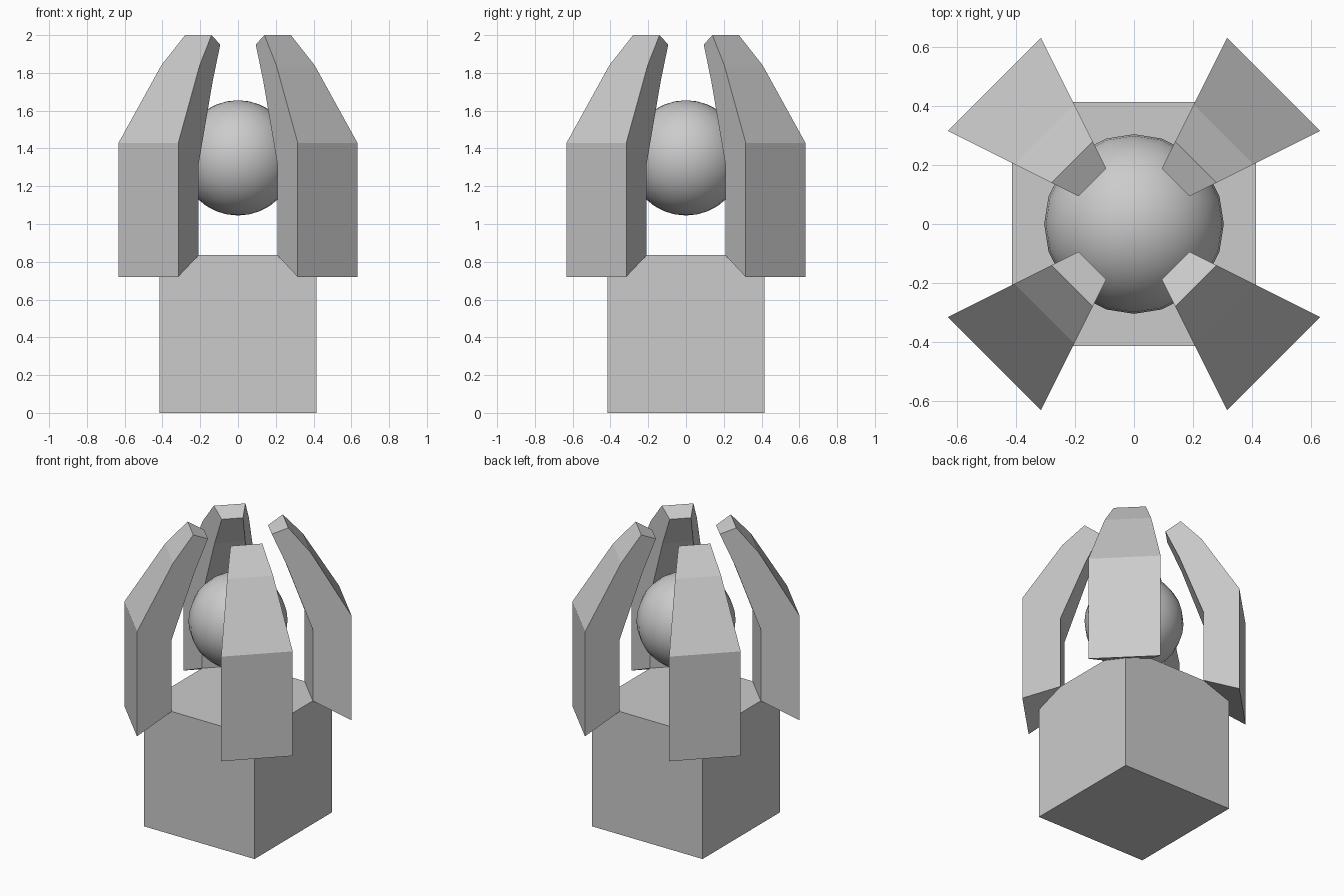
import bpy, bmesh
from math import pi
from mathutils import Matrix, Vector

if "Cube" in bpy.data.objects:
    bpy.data.objects.remove(bpy.data.objects["Cube"])


def add_object(name, bm):
    bmesh.ops.recalc_face_normals(bm, faces=bm.faces)
    mesh = bpy.data.meshes.new(name)
    bm.to_mesh(mesh)
    bm.free()
    obj = bpy.data.objects.new(name, mesh)
    bpy.context.collection.objects.link(obj)
    return obj


HALF, TOP = 0.415, 0.835
INNER = (0.208, TOP)     # (t, z): claw corners lie at (2t, t) and (t, 2t)
OUTER = (0.316, 0.72)

# Base block with its four top corners sliced along the claw undersides
bm = bmesh.new()
bmesh.ops.create_cube(bm, size=1, matrix=Matrix.Translation((0, 0, TOP / 2))
                      @ Matrix.Diagonal((2 * HALF, 2 * HALF, TOP, 1)))
slope = (INNER[1] - OUTER[1]) / (3 * (OUTER[0] - INNER[0]))
for i in range(4):
    turn = Matrix.Rotation(i * pi / 2, 3, 'Z')
    bmesh.ops.bisect_plane(bm, geom=bm.verts[:] + bm.edges[:] + bm.faces[:],
                           plane_co=turn @ Vector((INNER[0] * 2, INNER[0], TOP)),
                           plane_no=turn @ Vector((slope, slope, 1)),
                           clear_outer=True)
    bmesh.ops.holes_fill(bm, edges=[e for e in bm.edges if e.is_boundary])
add_object("base_block", bm)

# Four tapering claws, each a profile spread between two radial planes
profile = [OUTER, (0.316, 1.43), (0.203, 1.84), (0.14, 2.0),
           (0.094, 1.95), (0.135, 1.75), (0.208, 1.32), INNER]
for i in range(4):
    bm = bmesh.new()
    side_a = [bm.verts.new((2 * t, t, z)) for t, z in profile]
    side_b = [bm.verts.new((t, 2 * t, z)) for t, z in profile]
    bm.faces.new(side_a)
    bm.faces.new(side_b[::-1])
    n = len(profile)
    for k in range(n):
        j = (k + 1) % n
        bm.faces.new((side_a[k], side_b[k], side_b[j], side_a[j]))
    bm.transform(Matrix.Rotation(i * pi / 2, 4, 'Z'))
    add_object(f"claw_{i + 1}", bm)

# Smooth orb floating between the claws
bm = bmesh.new()
bmesh.ops.create_uvsphere(bm, u_segments=20, v_segments=16, radius=0.305,
                          matrix=Matrix.Translation((0, 0, 1.35)))
for f in bm.faces:
    f.smooth = True
add_object("orb", bm)
